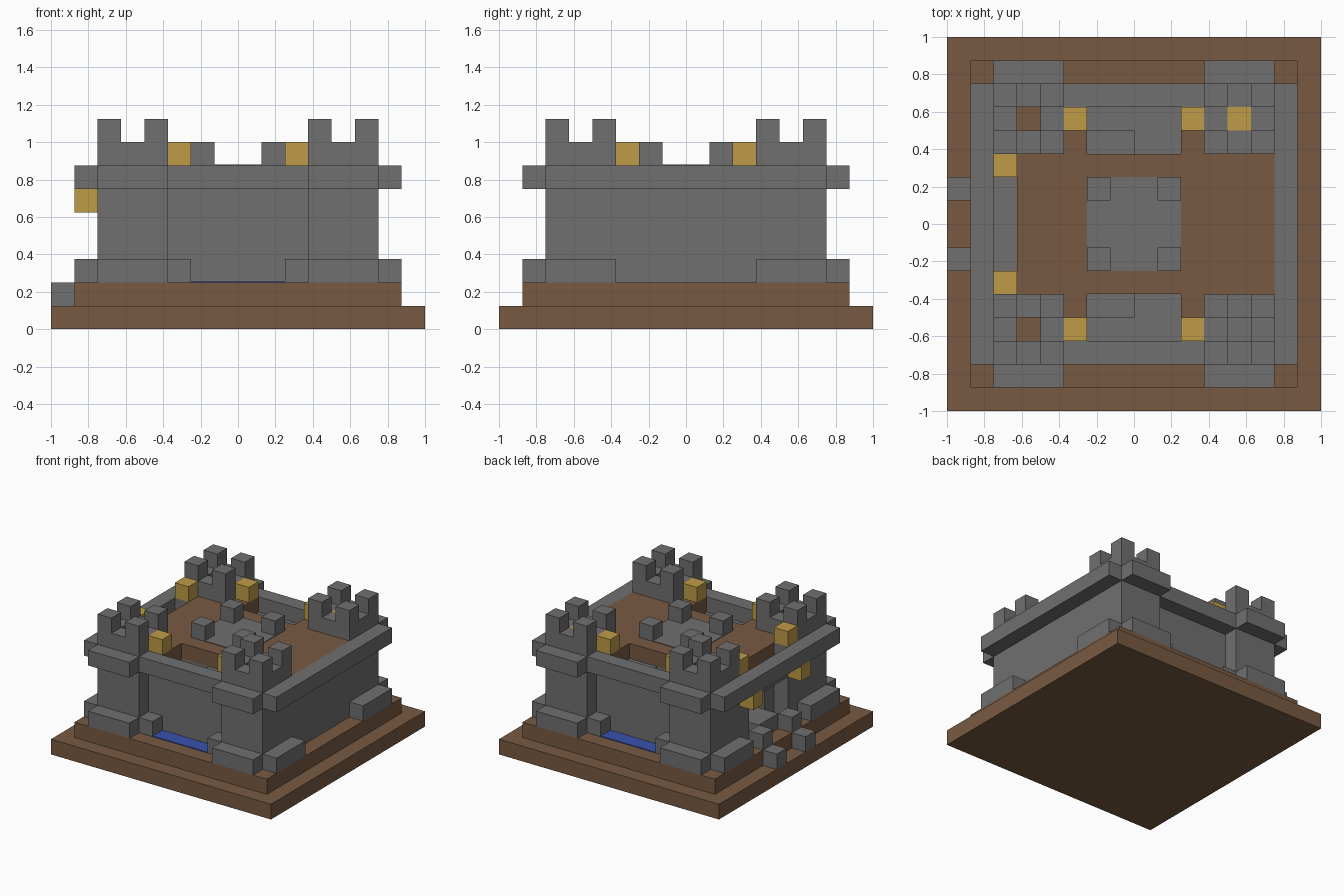
import bpy
import bmesh

cube = bpy.data.objects.get("Cube")
if cube:
    bpy.data.objects.remove(cube, do_unlink=True)

U = 0.125  # size of one building block


def material(name, rgb):
    mat = bpy.data.materials.new(name)
    mat.use_nodes = True
    mat.diffuse_color = (*rgb, 1)
    mat.node_tree.nodes["Principled BSDF"].inputs["Base Color"].default_value = (*rgb, 1)
    return mat


STONE = material("grey stone", (0.162, 0.162, 0.162))
EARTH = material("brown earth", (0.188, 0.102, 0.053))
GOLD = material("gold", (0.52, 0.33, 0.062))
WATER = material("blue water", (0.04, 0.085, 0.42))


def build(name, mat, boxes):
    """One object from boxes given as x, y and z ranges in blocks."""
    bm = bmesh.new()
    for ranges in boxes:
        made = bmesh.ops.create_cube(bm, size=1)["verts"]
        for v in made:
            v.co = [U * (lo + (c + 0.5) * (hi - lo)) for c, (lo, hi) in zip(v.co, ranges)]
    mesh = bpy.data.meshes.new(name)
    bm.to_mesh(mesh)
    bm.free()
    mesh.materials.append(mat)
    obj = bpy.data.objects.new(name, mesh)
    bpy.context.collection.objects.link(obj)
    return obj


def flip(r):
    return (-r[1], -r[0])


def both_y(*boxes):
    return [b for x, y, z in boxes for b in ((x, y, z), (x, flip(y), z))]


def four(*boxes):
    return [b for x, y, z in boxes for b in both_y((x, y, z), (flip(x), y, z))]


# Stepped ground
build("ground_lower", EARTH, [((-8, 8), (-8, 8), (0, 1))])
build("ground_upper", EARTH, [((-7, 7), (-7, 7), (1, 2))])
build("moat_water", WATER, both_y(((-2, 2), (5, 6), (2, 2.05))))

# Main walls, with a stairwell at front and back
build("curtain_walls", STONE, [
    ((-3, 6), (-5, 5), (2, 4)),
    ((-3, -2), (-5, 5), (4, 6)),
    ((0, 6), (-5, 5), (4, 6)),
    ((-2, 0), (-3, 3), (4, 6)),
    ((5, 6), (-3, 3), (6, 6.95)),
] + both_y(((-2, 0), (4, 5), (4, 6))))

# Gateway in the right wall
build("gate_walls", STONE, both_y(
    ((-5, -3), (1, 5), (2, 6)),
    ((-6, -5), (2, 3), (2, 7))))
build("gate_landing", STONE, [((-6, -5), (-2, 2), (5, 6))])
build("gate_step", STONE, [((-6, -3), (-1, 1), (2, 3))])
build("gate_railings", STONE, both_y(
    ((-7, -6), (1, 2), (2, 3)),
    ((-8, -7), (1, 2), (1, 2))))

# Courtyard roof deck
build("courtyard", EARTH, [((-5, 5), (-3, 3), (6, 7)), ((5, 6), (-3, 3), (6.95, 7))]
      + four(((2, 3), (3, 5), (6, 7))))

# Corner towers with battlements
build("towers", STONE, four(((3, 6), (3, 6), (2, 7))))
build("tower_parapets", STONE, four(
    ((3, 6), (3, 4), (7, 8)), ((3, 6), (5, 6), (7, 8)),
    ((3, 4), (4, 5), (7, 8)), ((5, 6), (4, 5), (7, 8))))
build("tower_merlons", STONE, four(*[
    ((x, x + 1), (y, y + 1), (8, 9)) for x in (3, 5) for y in (3, 5)]))
build("tower_floors", EARTH, both_y(((-5, -4), (4, 5), (7, 7.05))))

# Ledges near the top and footings at the bottom
build("ledges", STONE, four(((3, 6), (6, 7), (6, 7)))
      + both_y(((-3, 3), (5, 6), (6, 7)))
      + [((-7, -6), (-6, 6), (6, 7)), ((6, 7), (-6, 6), (6, 7))])
build("footings", STONE, four(
    ((3, 6), (6, 7), (2, 3)),
    ((6, 7), (3, 6), (2, 3)),
    ((2, 3), (5, 6), (2, 3))))

# Central keep
build("keep_floor", STONE, [((-2, 2), (-2, 2), (7, 7.04))])
build("keep_merlons", STONE, four(((1, 2), (1, 2), (7, 8))))

# Gold lamps and treasure
build("wall_lamps", GOLD, four(((2, 3), (4, 5), (7, 8))))
build("gate_lamps", GOLD, both_y(
    ((-6, -5), (2, 3), (7, 8)),
    ((-7, -6), (2, 3), (5, 6))))
build("treasure", GOLD, [((4, 5), (4, 5), (7, 8))])
